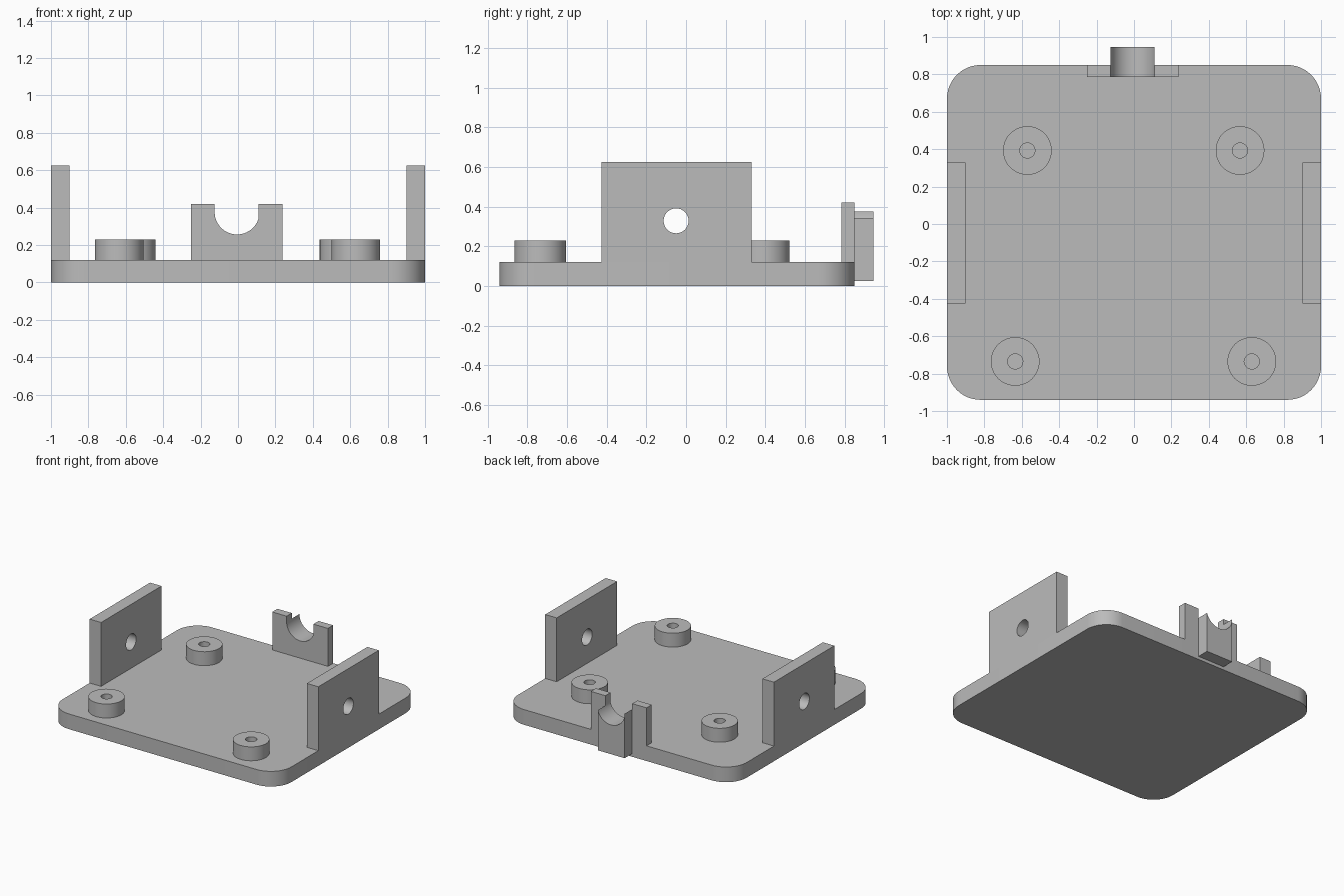
import bpy, bmesh, math
from mathutils import Matrix

if "Cube" in bpy.data.objects:
    bpy.data.objects.remove(bpy.data.objects["Cube"], do_unlink=True)

grey = bpy.data.materials.new("plain_grey")
grey.use_nodes = True
grey.diffuse_color = (0.5, 0.5, 0.5, 1)
grey.node_tree.nodes["Principled BSDF"].inputs["Base Color"].default_value = grey.diffuse_color


def prism(name, outline, depth, matrix):
    """Extrude a flat outline along local z, then place it."""
    bm = bmesh.new()
    face = bm.faces.new([bm.verts.new((x, y, 0)) for x, y in outline])
    top = bmesh.ops.extrude_face_region(bm, geom=[face])["geom"]
    bmesh.ops.translate(bm, vec=(0, 0, depth),
                        verts=[g for g in top if isinstance(g, bmesh.types.BMVert)])
    bmesh.ops.transform(bm, matrix=matrix, verts=bm.verts)
    bmesh.ops.recalc_face_normals(bm, faces=bm.faces)
    mesh = bpy.data.meshes.new(name)
    bm.to_mesh(mesh)
    bm.free()
    obj = bpy.data.objects.new(name, mesh)
    bpy.context.collection.objects.link(obj)
    mesh.materials.append(grey)
    return obj


def arc(cx, cy, r, start, end, steps):
    angles = [math.radians(start + (end - start) * i / steps) for i in range(steps + 1)]
    return [(cx + r * math.cos(a), cy + r * math.sin(a)) for a in angles]


def circle(r, sides):
    return arc(0, 0, r, 0, 360, sides)[:-1]


def smooth(obj):
    bpy.ops.object.select_all(action="DESELECT")
    bpy.context.view_layer.objects.active = obj
    obj.select_set(True)
    bpy.ops.object.shade_smooth_by_angle(angle=math.radians(35))


def cut(obj, cutter):
    mod = obj.modifiers.new("hole", "BOOLEAN")
    mod.operation = "DIFFERENCE"
    mod.solver = "EXACT"
    mod.object = cutter
    bpy.context.view_layer.objects.active = obj
    bpy.ops.object.modifier_apply(modifier=mod.name)
    bpy.data.objects.remove(cutter, do_unlink=True)
    smooth(obj)


# Base plate with rounded corners
FRONT, BACK, TOP, R = -0.94, 0.85, 0.12, 0.18
outline = []
for i, (cx, cy) in enumerate([(1 - R, BACK - R), (R - 1, BACK - R),
                              (R - 1, FRONT + R), (1 - R, FRONT + R)]):
    outline += arc(cx, cy, R, 90 * i, 90 * i + 90, 12)
smooth(prism("base_plate", outline, TOP, Matrix.Identity(4)))

# Upright side plates, each with a round hole
along_x = Matrix(((0, 0, 1, 0), (1, 0, 0, 0), (0, 1, 0, 0), (0, 0, 0, 1)))
side = [(-0.425, TOP), (0.33, TOP), (0.33, 0.625), (-0.425, 0.625)]
for name, x in (("left_side_plate", 0.9), ("right_side_plate", -1)):
    plate = prism(name, side, 0.1, Matrix.Translation((x, 0, 0)) @ along_x)
    hole = prism("hole_cutter", circle(0.063, 32), 0.3,
                 Matrix.Translation((x - 0.1, -0.05, 0.328)) @ along_x)
    cut(plate, hole)

# Screw bosses with blind holes
for name, x, y in (("back_right_boss", -0.57, 0.393), ("back_left_boss", 0.567, 0.393),
                   ("front_right_boss", -0.635, -0.735), ("front_left_boss", 0.63, -0.735)):
    boss = prism(name, circle(0.13, 48), 0.11, Matrix.Translation((x, y, TOP)))
    hole = prism("hole_cutter", circle(0.041, 16), 0.3, Matrix.Translation((x, y, TOP - 0.1)))
    cut(boss, hole)

# Back cradle: slotted wall and a grooved block hanging behind it
along_y = Matrix(((1, 0, 0, 0), (0, 0, 1, 0), (0, 1, 0, 0), (0, 0, 0, 1)))
LEFT, RIGHT = 0.11, -0.125
cx, cz, r = -0.005, 0.376, 0.12
start = 180 + math.degrees(math.acos((cx - RIGHT) / r)) if cx - RIGHT < r else 180
end = 360 - math.degrees(math.acos((LEFT - cx) / r))
groove = arc(cx, cz, r, start, end, 24)
wall = [(-0.25, TOP), (-0.25, 0.42), (RIGHT, 0.42)] + groove + \
       [(LEFT, 0.42), (0.237, 0.42), (0.237, TOP)]
smooth(prism("cradle_wall", wall, BACK - 0.785, Matrix.Translation((0, 0.785, 0)) @ along_y))
block = [(RIGHT, 0.025)] + groove + [(LEFT, 0.025)]
smooth(prism("cradle_block", block, 0.095, Matrix.Translation((0, BACK, 0)) @ along_y))
